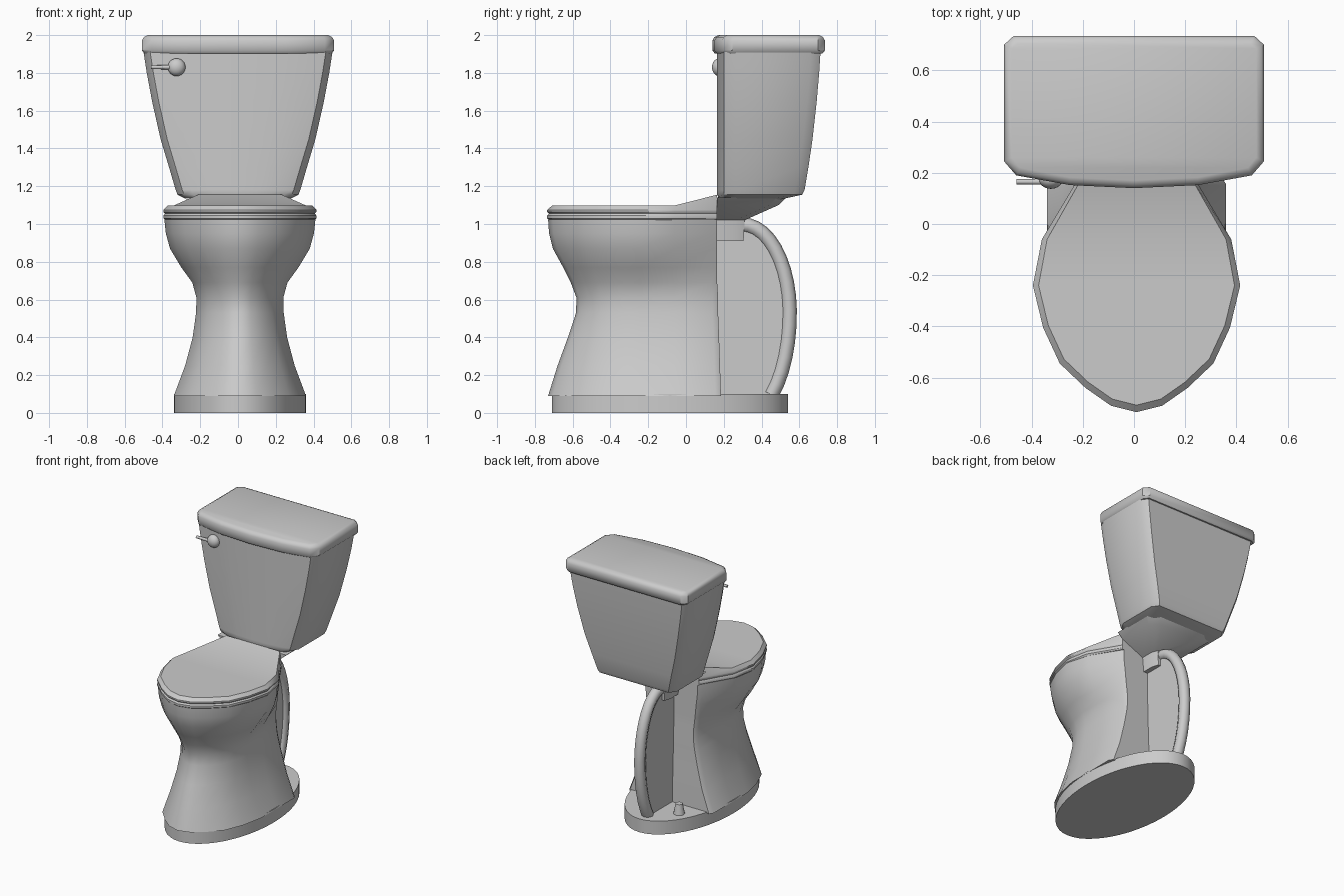
import bpy, bmesh, math
from mathutils import Matrix

if "Cube" in bpy.data.objects:
    bpy.data.objects.remove(bpy.data.objects["Cube"])

CX = 0.01  # bowl and base sit slightly right of the tank


def finish(name, bm, angle=32):
    bmesh.ops.recalc_face_normals(bm, faces=bm.faces)
    me = bpy.data.meshes.new(name)
    bm.to_mesh(me)
    bm.free()
    ob = bpy.data.objects.new(name, me)
    bpy.context.collection.objects.link(ob)
    smooth(ob, angle)
    return ob


def smooth(ob, angle=32):
    bpy.ops.object.select_all(action='DESELECT')
    ob.select_set(True)
    bpy.context.view_layer.objects.active = ob
    bpy.ops.object.shade_smooth_by_angle(angle=math.radians(angle))


def loft(name, rings, cx=0.0, angle=32):
    """Skin mirrored half outlines (front centre first, x >= 0, points x, y, z)."""
    bm = bmesh.new()
    loops = []
    for half in rings:
        pts = half + [(-x, y, z) for x, y, z in reversed(half[1:])]
        loops.append([bm.verts.new((x + cx, y, z)) for x, y, z in pts])
    n = len(loops[0])
    for a, b in zip(loops, loops[1:]):
        for i in range(n):
            j = (i + 1) % n
            bm.faces.new((a[i], a[j], b[j], b[i]))
    for l in (loops[0], loops[-1]):          # caps as left-right strips
        bm.faces.new((l[0], l[1], l[-1]))
        for i in range(1, n // 2):
            bm.faces.new((l[i], l[i + 1], l[n - i - 1], l[n - i]))
    return finish(name, bm, angle)


# Foot plate
bm = bmesh.new()
bmesh.ops.create_cone(bm, cap_ends=True, segments=48, radius1=1, radius2=1, depth=0.1,
                      matrix=Matrix.Translation((CX, -0.085, 0.05)) @ Matrix.Diagonal((0.35, 0.625, 1, 1)))
finish("foot_plate", bm)

# Half outline of the seat, front centre to widest point
FRONT = [(0, -0.735), (0.1, -0.71), (0.2, -0.64), (0.3, -0.545), (0.365, -0.405), (0.405, -0.24)]


# Bowl and pedestal body
def body_ring(z, w, yf, wb, yb):
    k = (-0.24 - yf) / 0.495
    pts = [(x * w / 0.405, -0.24 + (y + 0.24) * k, z) for x, y in FRONT]
    return pts + [(0.75 * w + 0.25 * wb, -0.06, z), (wb, yb - 0.03, z), (wb - 0.02, yb, z)]


loft("bowl", [body_ring(*r) for r in (
    (0.09, 0.35, -0.73, 0.35, 0.185),
    (0.25, 0.29, -0.68, 0.29, 0.18),
    (0.40, 0.25, -0.625, 0.25, 0.175),
    (0.53, 0.232, -0.582, 0.22, 0.17),
    (0.61, 0.23, -0.58, 0.21, 0.17),
    (0.69, 0.252, -0.61, 0.21, 0.165),
    (0.77, 0.31, -0.65, 0.22, 0.165),
    (0.87, 0.37, -0.705, 0.23, 0.165),
    (0.95, 0.392, -0.725, 0.24, 0.165),
    (1.025, 0.4, -0.73, 0.24, 0.165))], CX, 40)


# Seat and lid, the lid rising in a wedge towards the hinge
def seat_ring(z, s, z_back=None):
    pts = [(x * s, -0.24 + (y + 0.24) * s, z) for x, y in FRONT]
    return pts + [(0.37 * s, -0.06, z), (0.235 * s, 0.165, z_back or z)]


loft("seat", [seat_ring(1.02, 0.975), seat_ring(1.03, 1.0), seat_ring(1.045, 1.0),
              seat_ring(1.055, 0.98)], CX)
loft("seat_lid", [seat_ring(1.053, 0.975), seat_ring(1.064, 1.0), seat_ring(1.075, 1.0),
                  seat_ring(1.098, 0.945, 1.155)], CX)


# Tank
def tank_ring(z, w, yb, yf=0.165):
    return [(0, yf, z), (0.4 * w, yf + 0.006, z), (0.75 * w, yf + 0.02, z), (w - 0.035, yf + 0.035, z),
            (w, yf + 0.1, z), (w, yb - 0.05, z), (w - 0.035, yb, z)]


loft("tank", [tank_ring(*r) for r in (
    (1.13, 0.27, 0.5, 0.175), (1.155, 0.32, 0.615), (1.18, 0.33, 0.628), (1.3, 0.365, 0.648),
    (1.45, 0.41, 0.67), (1.65, 0.455, 0.692), (1.8, 0.483, 0.705), (1.91, 0.5, 0.712))], 0, 40)


# Tank lid with bowed front and bevelled rims
def cover_ring(z, d):
    return [(0, 0.14 + d, z), (0.25, 0.152 + d, z), (0.46 - d / 2, 0.19 + d, z),
            (0.508 - d, 0.245 + d / 2, z), (0.508 - d, 0.7 - d / 2, z), (0.47 - d / 2, 0.735 - d, z)]


loft("tank_lid", [cover_ring(1.903, 0.012), cover_ring(1.918, 0), cover_ring(1.972, 0),
                  cover_ring(1.99, 0.01), cover_ring(2.0, 0.03)], 0, 40)


# Tank neck tapering to the outlet
def neck_ring(z, w, yb):
    return [(0, 0.165, z), (w, 0.165, z), (w, yb - 0.05, z), (w * 0.7, yb, z)]


loft("tank_neck", [neck_ring(0.91, 0.05, 0.305), neck_ring(1.02, 0.06, 0.31),
                   neck_ring(1.1, 0.24, 0.49), neck_ring(1.14, 0.285, 0.53)])

# Trapway: curved pipe with a thin web to the bowl
path = []
for i in range(17):
    t = math.radians(92 - i * 9)
    path.append((0.30 + 0.247 * math.cos(t), 0.53 + (0.465 if t > 0 else 0.55) * math.sin(t)))
cu = bpy.data.curves.new("trapway_pipe", 'CURVE')
cu.dimensions = '3D'
cu.bevel_depth = 0.04
cu.bevel_resolution = 2
cu.use_fill_caps = True
sp = cu.splines.new('POLY')
sp.points.add(len(path) - 1)
for p, (y, z) in zip(sp.points, path):
    p.co = (0, y, max(z, 0.05), 1)
pipe = bpy.data.objects.new("trapway_pipe", cu)
bpy.context.collection.objects.link(pipe)
bpy.ops.object.select_all(action='DESELECT')
pipe.select_set(True)
bpy.context.view_layer.objects.active = pipe
bpy.ops.object.convert(target='MESH')
smooth(bpy.context.view_layer.objects.active, 50)

bm = bmesh.new()
outline = [(0.15, 0.97)] + [(y, max(z, 0.05)) for y, z in path] + [(0.15, 0.05)]
face = bm.faces.new([bm.verts.new((-0.015, y, z)) for y, z in outline])
new = bmesh.ops.extrude_face_region(bm, geom=[face], use_keep_orig=True)["geom"]
bmesh.ops.translate(bm, vec=(0.03, 0, 0), verts=[v for v in new if isinstance(v, bmesh.types.BMVert)])
finish("trapway_web", bm)

# Floor bolt cap on the left
bm = bmesh.new()
bmesh.ops.create_cone(bm, cap_ends=True, segments=16, radius1=0.04, radius2=0.025, depth=0.08,
                      matrix=Matrix.Translation((-0.16, 0.31, 0.135)))
finish("bolt_cap", bm)

# Flush handle: lever and knob
bm = bmesh.new()
bmesh.ops.create_cone(bm, cap_ends=True, segments=12, radius1=0.01, radius2=0.012, depth=0.14,
                      matrix=Matrix.Translation((-0.39, 0.165, 1.83)) @ Matrix.Rotation(math.pi / 2, 4, 'Y'))
finish("flush_lever", bm)
bm = bmesh.new()
bmesh.ops.create_uvsphere(bm, u_segments=20, v_segments=12, radius=0.047,
                          matrix=Matrix.Translation((-0.325, 0.175, 1.83)) @ Matrix.Diagonal((1, 0.8, 1, 1)))
finish("flush_knob", bm, 60)
